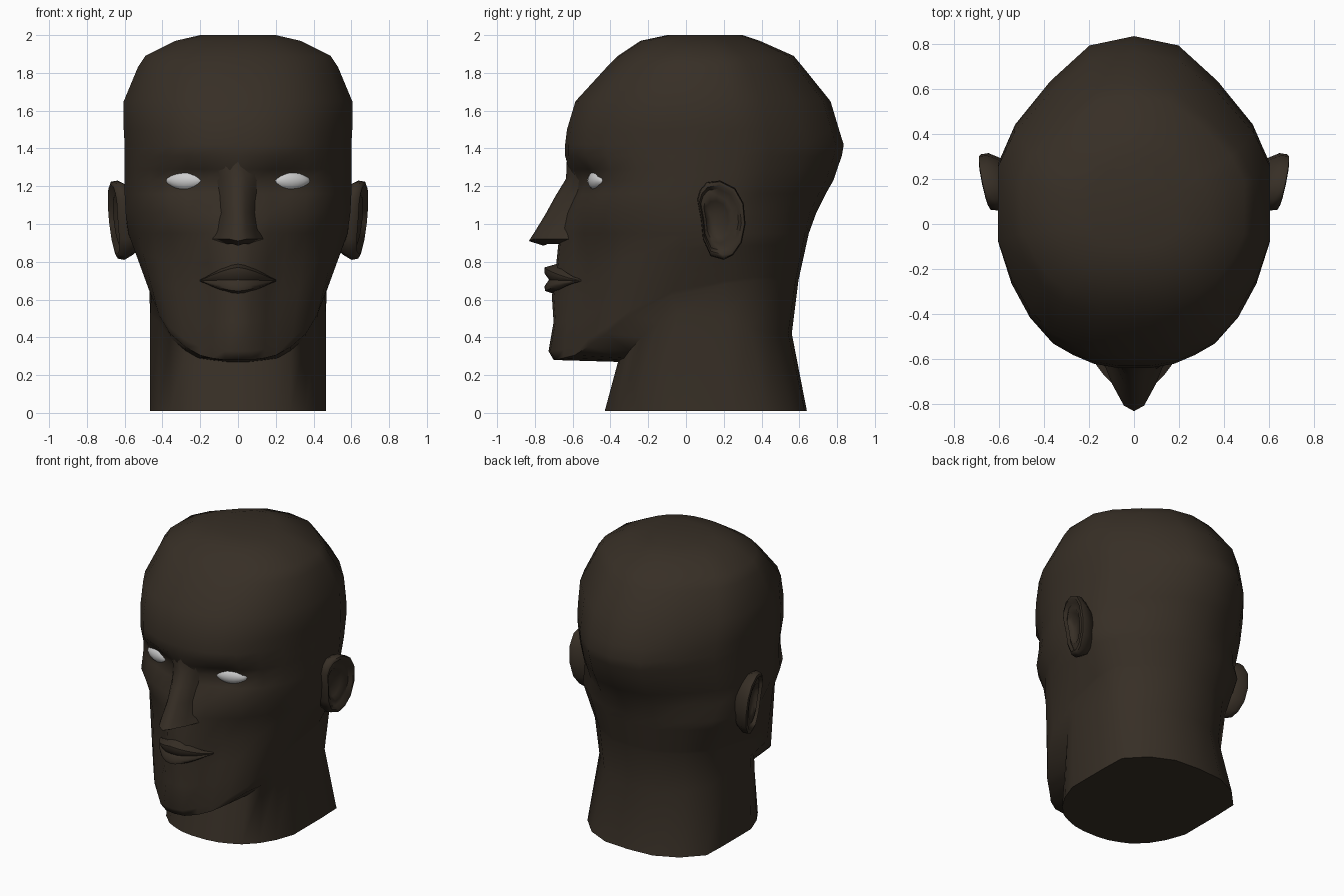
import bpy, bmesh, math

if "Cube" in bpy.data.objects:
    bpy.data.objects.remove(bpy.data.objects["Cube"])

skin = bpy.data.materials.new("dark_skin")
skin.diffuse_color = (0.038, 0.028, 0.019, 1)
skin.use_nodes = True
skin.node_tree.nodes["Principled BSDF"].inputs["Base Color"].default_value = skin.diffuse_color


def loft(name, rings, angle=65, mat=skin):
    """Skin a list of closed rings and cap both ends."""
    bm = bmesh.new()
    vs = [[bm.verts.new(p) for p in r] for r in rings]
    n = len(vs[0])
    for a, b in zip(vs, vs[1:]):
        for i in range(n):
            j = (i + 1) % n
            bm.faces.new((a[i], a[j], b[j], b[i]))
    bm.faces.new(vs[0])
    bm.faces.new(vs[-1])
    bmesh.ops.recalc_face_normals(bm, faces=bm.faces)
    me = bpy.data.meshes.new(name)
    bm.to_mesh(me)
    bm.free()
    ob = bpy.data.objects.new(name, me)
    bpy.context.collection.objects.link(ob)
    if mat:
        me.materials.append(mat)
    smooth(ob, angle)
    return ob


def smooth(ob, angle):
    bpy.ops.object.select_all(action='DESELECT')
    ob.select_set(True)
    bpy.context.view_layer.objects.active = ob
    bpy.ops.object.shade_smooth_by_angle(angle=math.radians(angle))


def whole(half):
    """Complete a half ring (front to back) with its mirror image."""
    return half + [(-x, y, z) for x, y, z in half[-2:0:-1]]


# Unit half outline of the skull seen from the top, front to back
OUT = [(0, -1), (.12, -1), (.3, -.97), (.45, -.91), (.6, -.83), (.77, -.65), (.9, -.42),
       (1, -.12), (1, .33), (.88, .53), (.62, .76), (.33, .95), (0, 1)]
DENT = {1: .3, 2: .8, 3: 1, 4: .6, 5: .15}          # eye socket weights by column
FLARE = {8: (0, .05), 9: (.05, .09), 10: (.05, .07), 11: (.03, .02)}  # squarer nape corners


def section(z, w, front, back, dent=0, flare=0):
    zs = z if isinstance(z, list) else [z] * len(OUT)
    ring = []
    for i, (x, y) in enumerate(OUT):
        fx, fy = FLARE.get(i, (0, 0))
        ring.append((x * w + fx * flare,
                     y * (front if y < 0 else back) + dent * DENT.get(i, 0) + fy * flare, zs[i]))
    return ring


# Neck, with its top following the jaw line
neck_top = [.27, .27, .28, .29, .33, .40, .48, .52, .50, .45, .42, .42, .42]
rings = [section(0.01, .465, .43, .64, 0, 1), section(neck_top, .465, .36, .56, 0, .45)]

# Jaw edge and cheek outline, blended to form the lower face
jaw = [(0, -.70, .28), (.07, -.69, .28), (.14, -.65, .29), (.2, -.59, .305), (.28, -.52, .35),
       (.36, -.42, .42), (.42, -.29, .52), (.46, -.08, .62), (.47, .2, .68), (.45, .36, .7),
       (.32, .49, .7), (.16, .58, .7), (0, .595, .7)]
cheek = [(0, -.67), (.07, -.66), (.16, -.6), (.26, -.54), (.36, -.46), (.45, -.34), (.53, -.2),
         (.58, 0), (.585, .28), (.5, .42), (.36, .54), (.19, .63), (0, .65)]
SINK = {2: .025, 3: .04, 4: .025}                    # hollow beside the mouth
for f, bump, sink in [(0, 0, 0), (.07, .03, 0), (.3, .01, .3), (.5, .025, .8), (.75, .01, 1),
                      (1, 0, 0)]:
    rings.append([(jx + (cx - jx) * f,
                   jy + (cy - jy) * f - (bump if i < 2 else 0) + sink * SINK.get(i, 0),
                   jz + (.95 - jz) * f)
                  for i, ((jx, jy, jz), (cx, cy)) in enumerate(zip(jaw, cheek))])

# Eye sockets, brow and cranium
for s in [(1.06, .595, .64, .69, .03), (1.16, .6, .6, .74, .04), (1.23, .6, .6, .78, .07),
          (1.29, .6, .62, .8, .05), (1.36, .6, .64, .825), (1.42, .6, .64, .835),
          (1.5, .605, .63, .81), (1.65, .605, .585, .765), (1.83, .53, .42, .62),
          (1.89, .49, .36, .57), (1.97, .33, .24, .39), (2.0, .2, .1, .3)]:
    rings.append(section(*s))
loft("head", [whole(r) for r in rings])

# Nose: z, ridge y, ridge half width, base half width, base y
nose = []
for z, y, t, b, base in [(1.37, -.63, .05, .15, -.59), (1.25, -.635, .04, .13, -.53),
                         (1.16, -.69, .04, .12, -.53), (1.06, -.745, .04, .12, -.54),
                         (.97, -.8, .045, .13, -.56), (.92, -.832, .045, .15, -.58),
                         (.895, -.755, .03, .08, -.6)]:
    nose.append([(-b, base, z), (-(b + t) / 2, (base + y) / 2 - .005, z), (-t, y + .025, z),
                 (0, y, z - .01), (t, y + .025, z), ((b + t) / 2, (base + y) / 2 - .005, z),
                 (b, base, z)])
loft("nose", nose)

# Lips: a double-ridged profile swept from corner to corner
LIP = [(.07, .085), (0, .065), (0, .035), (.025, 0), (0, -.035), (.005, -.06), (.05, -.075)]
lips = []
for k in range(-6, 7):
    u = k / 6
    t = max(1 - abs(u) ** 1.5, .06)
    y = -.575 - .175 * (1 - u * u)
    lips.append([(u * .2, y + dy * (.3 + .7 * t), .705 - .005 * abs(u) + dz * t)
                 for dy, dz in LIP])
loft("lips", lips, 50)

# Ears: outline in y, z and rings of scale, depth from the rim plane
EAR = [(.06, 1.13), (.075, 1.18), (.11, 1.22), (.18, 1.23), (.26, 1.19), (.305, 1.11),
       (.315, 1.0), (.295, .9), (.25, .835), (.2, .81), (.13, .83), (.09, .92), (.08, 1.02)]
for side, label in ((1, "right"), (-1, "left")):
    ear = []
    for s, d in [(.7, -.13), (.88, -.08), (1, -.035), (.97, 0), (.87, .005), (.78, -.02),
                 (.6, -.01), (.46, -.03), (.2, -.045)]:
        ring = []
        for y, z in EAR:
            cy = .185 - .04 * (1 - s)
            y, z = cy + (y - .185) * s, 1.03 + (z - 1.03) * s
            ring.append((side * (.633 + .23 * (y - .06) + .1 * (z - 1.1) + d), y, z))
        ear.append(ring)
    loft(label + "_ear", ear)

    # Eyes: almond-shaped part of the eyeball showing between the lids
    bpy.ops.mesh.primitive_uv_sphere_add(segments=20, ring_count=12, radius=1,
                                         location=(side * .275, -.465, 1.23),
                                         rotation=(0, 0, side * .28))
    eye = bpy.context.object
    eye.name = label + "_eye"
    for v in eye.data.vertices:
        v.co.z *= 1 - .25 * v.co.x ** 2
    eye.scale = (.11, .05, .055)
    smooth(eye, 80)
